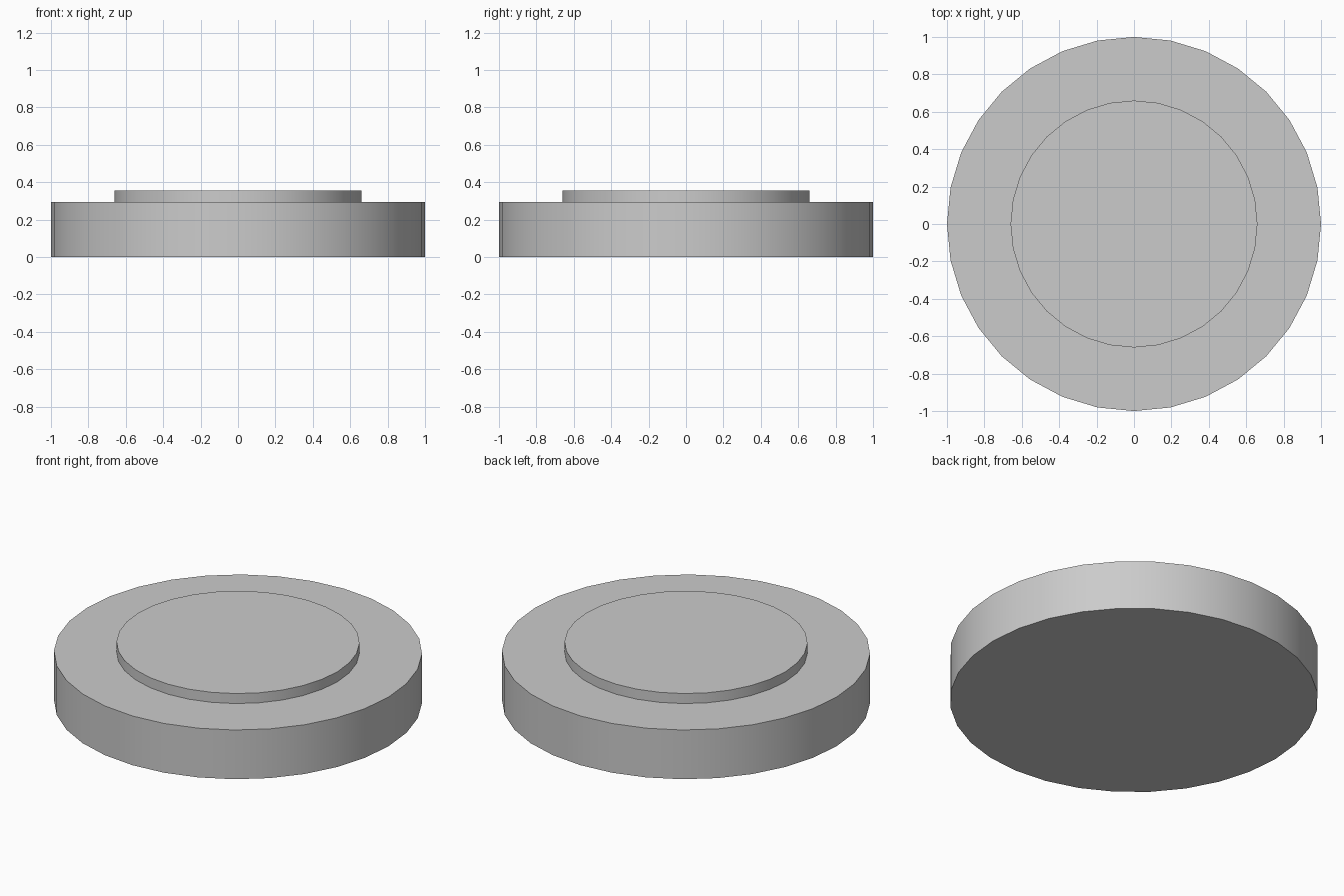
import bpy
import math

if "Cube" in bpy.data.objects:
    bpy.data.objects.remove(bpy.data.objects["Cube"])

SIDES = 32


def disc(name, radius, bottom, top):
    bpy.ops.mesh.primitive_cylinder_add(
        vertices=SIDES, radius=radius, depth=top - bottom,
        location=(0, 0, (bottom + top) / 2))
    obj = bpy.context.object
    obj.name = name
    # smooth round wall, crisp rims
    bpy.ops.object.shade_smooth_by_angle(angle=math.radians(30))
    return obj


# wide base
disc("base_disc", 1.0, 0.0, 0.295)

# raised centre, seated slightly into the base
disc("raised_centre", 0.66, 0.28, 0.355)
